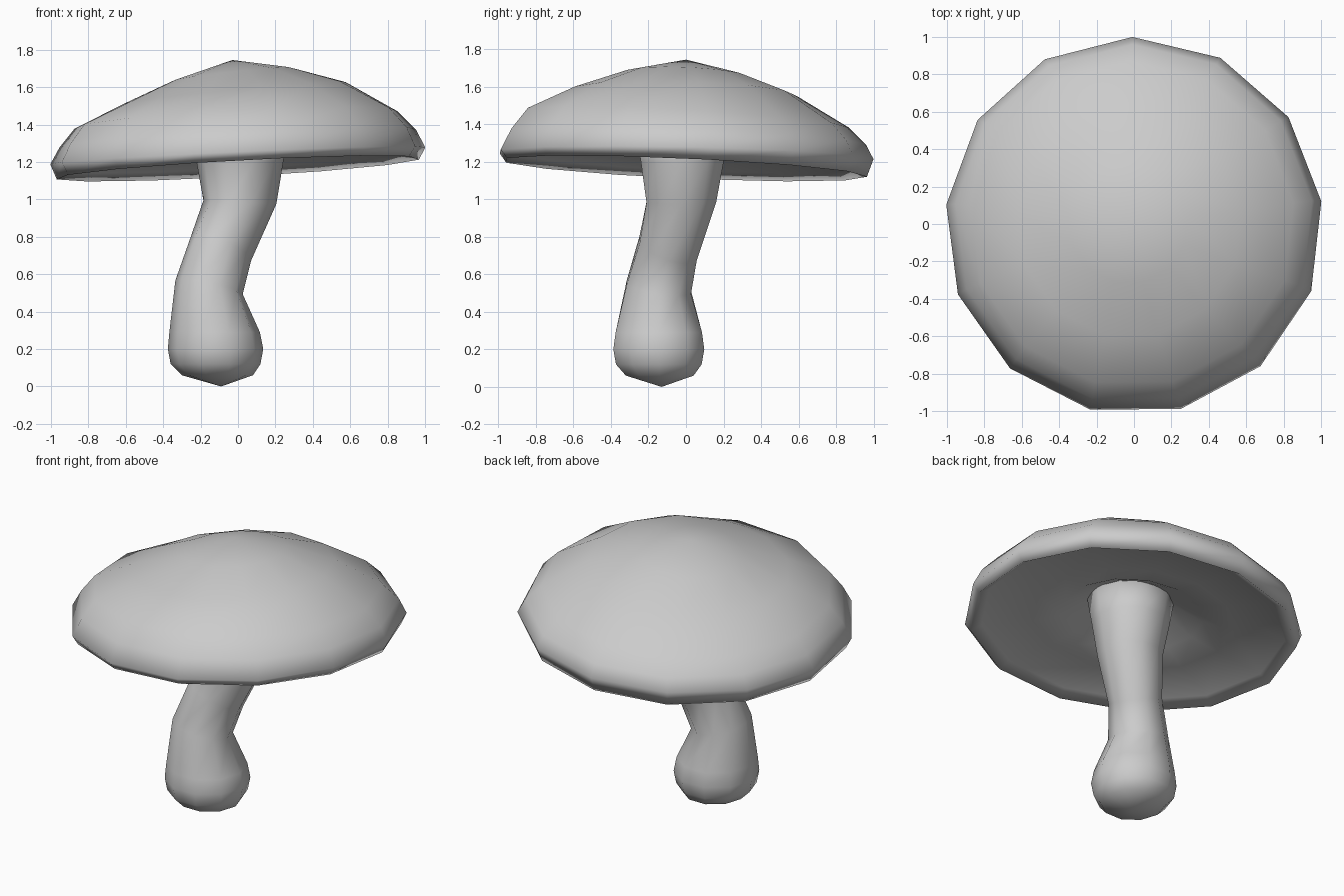
import bpy, bmesh, math


def loft(name, rings, sides, phase):
    """Skin a list of rings (cx, cy, z, radius, slope_x, slope_y); radius 0 gives a pole."""
    bm = bmesh.new()
    loops = []
    for cx, cy, z, r, sx, sy in rings:
        if r == 0:
            loops.append([bm.verts.new((cx, cy, z))])
            continue
        loop = []
        for i in range(sides):
            a = phase + math.tau * i / sides
            dx, dy = r * math.cos(a), r * math.sin(a)
            loop.append(bm.verts.new((cx + dx, cy + dy, z + sx * dx + sy * dy)))
        loops.append(loop)
    for lo, hi in zip(loops, loops[1:]):
        for i in range(sides):
            j = (i + 1) % sides
            if len(lo) == 1:
                bm.faces.new((lo[0], hi[j], hi[i]))
            elif len(hi) == 1:
                bm.faces.new((lo[i], lo[j], hi[0]))
            else:
                bm.faces.new((lo[i], lo[j], hi[j], hi[i]))
    bmesh.ops.recalc_face_normals(bm, faces=bm.faces)
    for f in bm.faces:
        f.smooth = True
    mesh = bpy.data.meshes.new(name)
    bm.to_mesh(mesh)
    bm.free()
    obj = bpy.data.objects.new(name, mesh)
    bpy.context.collection.objects.link(obj)
    return obj


# Cap: hollow underside around the stem, inner lip, rim, then the tilted dome
loft("cap", [
    (0.01, -0.02, 1.38, 0, 0, 0),
    (0.01, -0.02, 1.36, 0.25, 0.03, -0.03),
    (0.00, -0.01, 1.27, 0.42, 0.05, -0.04),
    (0.00, -0.01, 1.235, 0.60, 0.05, -0.04),
    (0.00, -0.01, 1.205, 0.91, 0.055, -0.045),
    (0.00, -0.01, 1.165, 0.975, 0.055, -0.045),
    (0.00, -0.01, 1.235, 1.01, 0.045, -0.02),
    (0.00, 0.00, 1.33, 0.96, 0.05, -0.04),
    (-0.01, 0.00, 1.43, 0.87, 0.055, -0.055),
    (-0.02, -0.01, 1.57, 0.60, 0.10, -0.03),
    (-0.03, 0.00, 1.67, 0.32, 0.11, -0.04),
    (-0.03, 0.00, 1.745, 0, 0, 0),
], 13, math.radians(90.5))

# Stem: bulbous foot, leaning waist, flared top
loft("stem", [
    (-0.09, -0.13, 0.00, 0, 0, 0),
    (-0.11, -0.14, 0.06, 0.19, 0, 0),
    (-0.12, -0.145, 0.12, 0.24, 0, 0),
    (-0.12, -0.145, 0.20, 0.255, 0, 0),
    (-0.125, -0.145, 0.29, 0.242, 0, 0),
    (-0.155, -0.145, 0.53, 0.18, -0.20, -0.15),
    (-0.09, -0.095, 0.74, 0.16, -0.42, -0.30),
    (0.01, -0.025, 0.985, 0.195, -0.05, 0.0),
    (0.01, -0.02, 1.20, 0.232, 0.0, 0.0),
    (0.01, -0.02, 1.37, 0.26, 0.0, 0.0),
    (0.01, -0.02, 1.38, 0, 0, 0),
], 10, 0.0)
